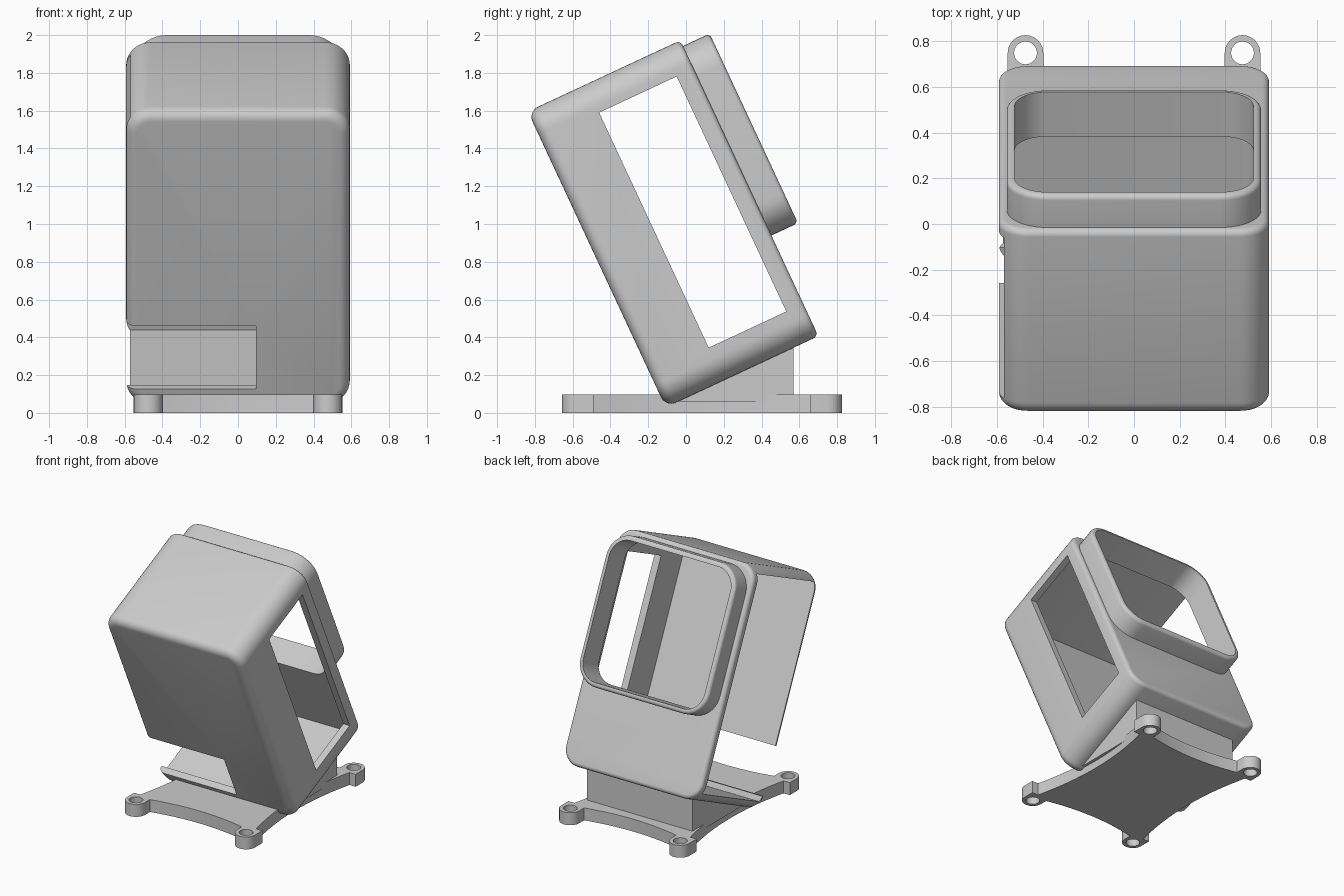
import bpy, bmesh, math
from mathutils import Matrix

if "Cube" in bpy.data.objects:
    bpy.data.objects.remove(bpy.data.objects["Cube"])

TILT = math.radians(25)


def make_object(name, bm):
    bmesh.ops.recalc_face_normals(bm, faces=bm.faces)
    mesh = bpy.data.meshes.new(name)
    bm.to_mesh(mesh)
    bm.free()
    ob = bpy.data.objects.new(name, mesh)
    bpy.context.collection.objects.link(ob)
    return ob


def loft(name, rings):
    """Skin a list of equal-length closed rings and cap both ends."""
    bm = bmesh.new()
    loops = [[bm.verts.new(p) for p in ring] for ring in rings]
    n = len(loops[0])
    for a, b in zip(loops, loops[1:]):
        for i in range(n):
            j = (i + 1) % n
            bm.faces.new((a[i], a[j], b[j], b[i]))
    bm.faces.new(loops[0])
    bm.faces.new(loops[-1])
    return make_object(name, bm)


def rounded_ring(hw, v0, v1, r, u, inset=0, steps=10):
    """Rounded rectangle in the x/v plane at depth u."""
    r2 = max(r - inset, 0.008)
    hx, hz, cz = hw - inset - r2, (v1 - v0) / 2 - inset - r2, (v0 + v1) / 2
    pts = []
    for k, (sx, sz) in enumerate([(1, 1), (-1, 1), (-1, -1), (1, -1)]):
        for i in range(steps + 1):
            a = math.pi / 2 * (k + i / steps)
            pts.append((sx * hx + r2 * math.cos(a), u, cz + sz * hz + r2 * math.sin(a)))
    return pts


def rounded_block(name, hw, v0, v1, r, u0, u1, front=0, back=0, steps=6):
    """Rounded-rectangle block along u with optional end fillets."""
    prof = []
    for i in range(steps + 1 if front else 1):
        a = math.pi / 2 * i / steps
        prof.append((u0 + front * (1 - math.sin(a)) if front else u0,
                     front * (1 - math.cos(a)) if front else 0))
    if front:
        prof.reverse()
    for i in range(steps + 1 if back else 1):
        a = math.pi / 2 * i / steps
        prof.append((u1 - back * (1 - math.sin(a)), back * (1 - math.cos(a))))
    return loft(name, [rounded_ring(hw, v0, v1, r, u, ins) for u, ins in prof])


def box(name, x0, x1, y0, y1, z0, z1):
    return loft(name, [[(x0, y0, z), (x1, y0, z), (x1, y1, z), (x0, y1, z)] for z in (z0, z1)])


def boolean(target, tool, op='DIFFERENCE'):
    mod = target.modifiers.new("bool", 'BOOLEAN')
    mod.operation, mod.solver, mod.object = op, 'EXACT', tool
    bpy.context.view_layer.objects.active = target
    bpy.ops.object.modifier_apply(modifier=mod.name)
    bpy.data.objects.remove(tool, do_unlink=True)


def smooth(ob):
    bpy.ops.object.select_all(action='DESELECT')
    ob.select_set(True)
    bpy.context.view_layer.objects.active = ob
    bpy.ops.object.shade_smooth_by_angle(angle=math.radians(30))


# Camera case shell, built upright, then tilted
case = rounded_block("camera_case", 0.592, 0.072, 1.80, 0.13, -0.085, 0.807, 0.06, 0.03)
# Raised collar around the lens opening
boolean(case, rounded_block("lens_collar", 0.557, 0.66, 1.767, 0.18, 0.75, 0.962, 0, 0.025), 'UNION')
# Inner cavity and the fully open left side
boolean(case, rounded_block("cavity", 0.537, 0.135, 1.742, 0.07, -0.03, 0.747))
boolean(case, box("left_opening", -0.8, -0.4, -0.03, 0.747, 0.135, 1.742))
# Lens opening through the collar
boolean(case, rounded_block("lens_opening", 0.523, 0.695, 1.732, 0.145, 0.6, 1.2))
# Right side window
boolean(case, box("right_window", 0.4, 0.8, 0.255, 0.708, 0.262, 1.635))
# Front cutout, leaving a low lip
boolean(case, box("front_cutout", -0.8, 0.095, -0.3, 0.02, 0.178, 0.547))
case.data.transform(Matrix.Rotation(TILT, 4, 'X'))
smooth(case)

# Base plate: one quarter outline with scooped edges and a lug, mirrored
quarter = []
for i in range(11):
    t = i / 10
    quarter.append((0.43 + 0.07 * t * t, 0.575 * t))
quarter.append((0.553, 0.575))
for i in range(13):
    a = math.pi * i / 12
    quarter.append((0.475 + 0.078 * math.cos(a), 0.664 + 0.078 * math.sin(a)))
for i in range(11):
    t = 1 - i / 10
    quarter.append((0.397 * t, 0.56 + 0.045 * t * t))
half = quarter + [(-x, y) for x, y in quarter[-2::-1]]
outline = half + [(x, -y) for x, y in half[-2:0:-1]]
CY = 0.085
base = loft("base_plate", [[(x, y + CY, z) for x, y in outline] for z in (0, 0.097)])
# Screw holes
for sx in (-1, 1):
    for sy in (-1, 1):
        ring = [(sx * 0.475 + 0.05 * math.cos(math.tau * i / 28),
                 CY + sy * 0.664 + 0.05 * math.sin(math.tau * i / 28)) for i in range(28)]
        boolean(base, loft("screw_hole", [[(x, y, z) for x, y in ring] for z in (-0.1, 0.2)]))
smooth(base)

# Wedge pedestal between base and case floor
wedge = [(-0.05, 0.06), (0.57, 0.06), (0.57, 0.376), (-0.05, 0.088)]
loft("pedestal", [[(x, y, z) for y, z in wedge] for x in (-0.455, 0.455)])
